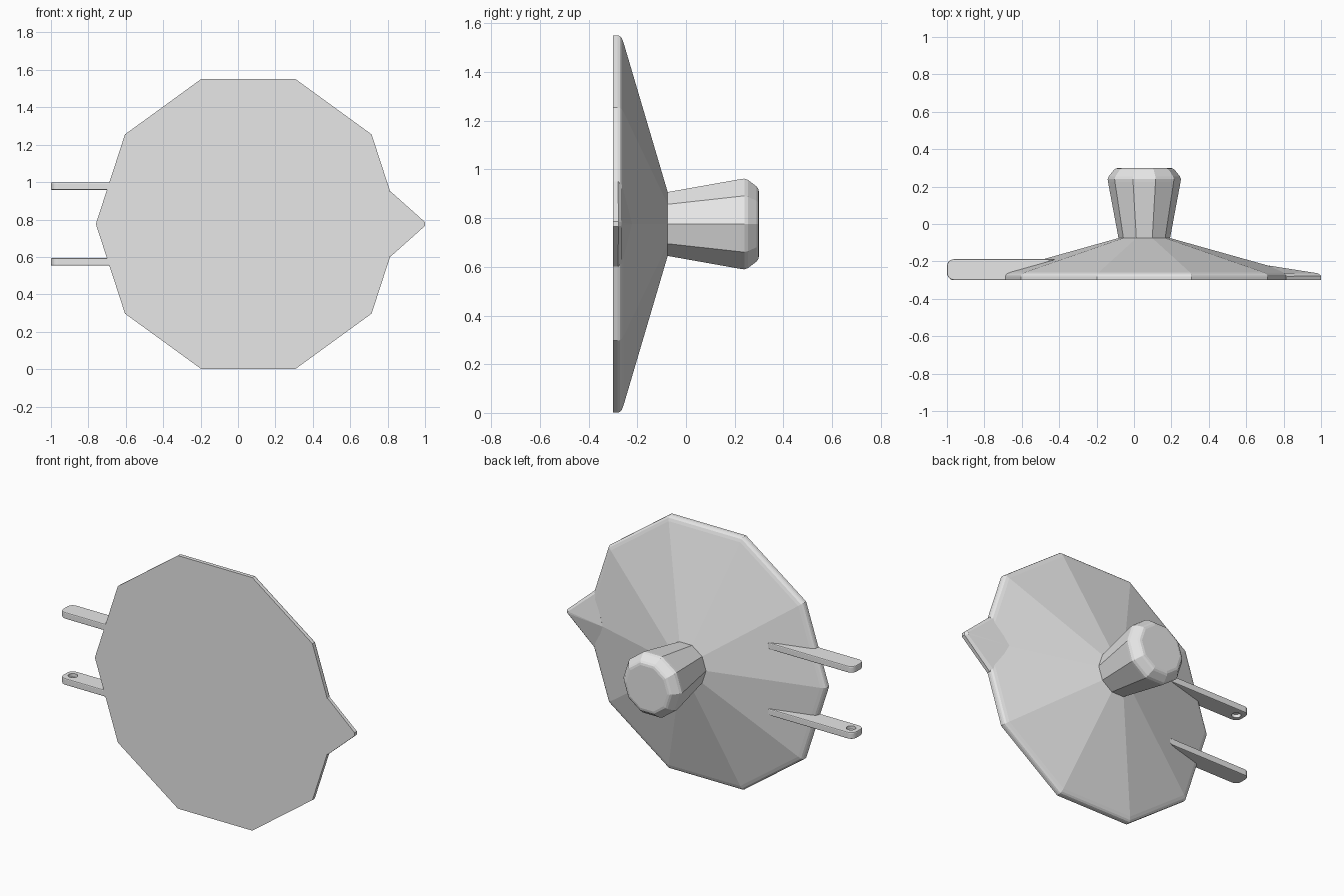
import bpy, bmesh
from math import cos, sin, pi, radians
from mathutils import Matrix, Vector

if "Cube" in bpy.data.objects:
    bpy.data.objects.remove(bpy.data.objects["Cube"], do_unlink=True)

CENTRE = Vector((0.055, 0, 0.776))
SIDES = 10
FRONT = -0.3

grey = bpy.data.materials.new("light grey")
grey.use_nodes = True
grey.diffuse_color = (0.8, 0.8, 0.8, 1)
grey.node_tree.nodes["Principled BSDF"].inputs["Base Color"].default_value = (0.8, 0.8, 0.8, 1)


def finish(bm, name):
    bmesh.ops.recalc_face_normals(bm, faces=bm.faces)
    mesh = bpy.data.meshes.new(name)
    bm.to_mesh(mesh)
    bm.free()
    mesh.materials.append(grey)
    obj = bpy.data.objects.new(name, mesh)
    bpy.context.collection.objects.link(obj)
    return obj


def turned(name, profile):
    """Ten-sided solid around the y axis from (radius, y) pairs."""
    bm = bmesh.new()
    rings = []
    for r, y in profile:
        angles = [2 * pi * i / SIDES for i in range(SIDES)]
        rings.append([bm.verts.new(CENTRE + Vector((r * cos(a), y, r * sin(a)))) for a in angles])
    for low, high in zip(rings, rings[1:]):
        for i in range(SIDES):
            j = (i + 1) % SIDES
            bm.faces.new((low[i], low[j], high[j], high[i]))
    bm.faces.new(rings[0])
    bm.faces.new(rings[-1])
    return finish(bm, name)


# Shallow cone lid with a softened rim, and its flared knob
turned("lid", [(0.815, FRONT), (0.815, -0.282), (0.812, -0.272), (0.803, -0.264),
               (0.785, -0.257), (0.137, -0.075)])
turned("knob", [(0.137, -0.08), (0.194, 0.225), (0.196, 0.24), (0.19, 0.255),
                (0.163, 0.289), (0.152, 0.297), (0.138, 0.3)])

# Pointed spout cover, ridged along its middle
bm = bmesh.new()
bm.verts.new((0.72, -0.222, CENTRE.z))
for s in (-1, 1):
    for x, y, z in [(0.815, FRONT, 0.175), (0.815, -0.28, 0.175), (0.798, -0.263, 0.168),
                    (1.0, FRONT, 0.01), (1.0, -0.277, 0.01), (0.985, -0.264, 0.006)]:
        bm.verts.new((x, y, CENTRE.z + s * z))
bmesh.ops.convex_hull(bm, input=bm.verts)
bmesh.ops.dissolve_limit(bm, angle_limit=radians(1), verts=bm.verts, edges=bm.edges)
finish(bm, "spout_cover")


def arc(cx, cy, r, start, end, steps=5):
    turns = [radians(start + (end - start) * i / steps) for i in range(steps + 1)]
    return [(cx + r * cos(t), cy + r * sin(t)) for t in turns]


# Two hinge arms with a round socket on their facing sides
TOP = -0.188
R = 0.037
outline = ([(-0.42, TOP)] + arc(-1 + R, TOP - R, R, 90, 180)
           + arc(-1 + R, FRONT + R, R, 180, 270) + [(-0.69, FRONT)])
for name, s in (("upper_hinge_arm", 1), ("lower_hinge_arm", -1)):
    inner, outer = CENTRE.z + s * 0.182, CENTRE.z + s * 0.223
    bm = bmesh.new()
    face = bm.faces.new([bm.verts.new((x, y, inner)) for x, y in outline])
    solid = bmesh.ops.extrude_face_region(bm, geom=[face])
    moved = [v for v in solid["geom"] if isinstance(v, bmesh.types.BMVert)]
    bmesh.ops.translate(bm, verts=moved, vec=(0, 0, outer - inner))
    arm = finish(bm, name)

    bevel = arm.modifiers.new("soft edges", "BEVEL")
    bevel.width = 0.006
    bevel.segments = 2
    bevel.limit_method = "ANGLE"
    bevel.angle_limit = radians(50)

    bm = bmesh.new()
    bmesh.ops.create_cone(bm, cap_ends=True, segments=20, radius1=0.027, radius2=0.027,
                          depth=0.04, matrix=Matrix.Translation((-0.948, -0.244, inner)))
    cutter = finish(bm, name + "_socket_cutter")
    cutter.hide_render = True
    cut = arm.modifiers.new("socket", "BOOLEAN")
    cut.operation = "DIFFERENCE"
    cut.solver = "EXACT"
    cut.object = cutter

    # Apply the cut so the cutter can go
    bpy.context.view_layer.update()
    done = bpy.data.meshes.new_from_object(arm.evaluated_get(bpy.context.evaluated_depsgraph_get()))
    arm.modifiers.clear()
    arm.data = done
    bpy.data.objects.remove(cutter, do_unlink=True)
